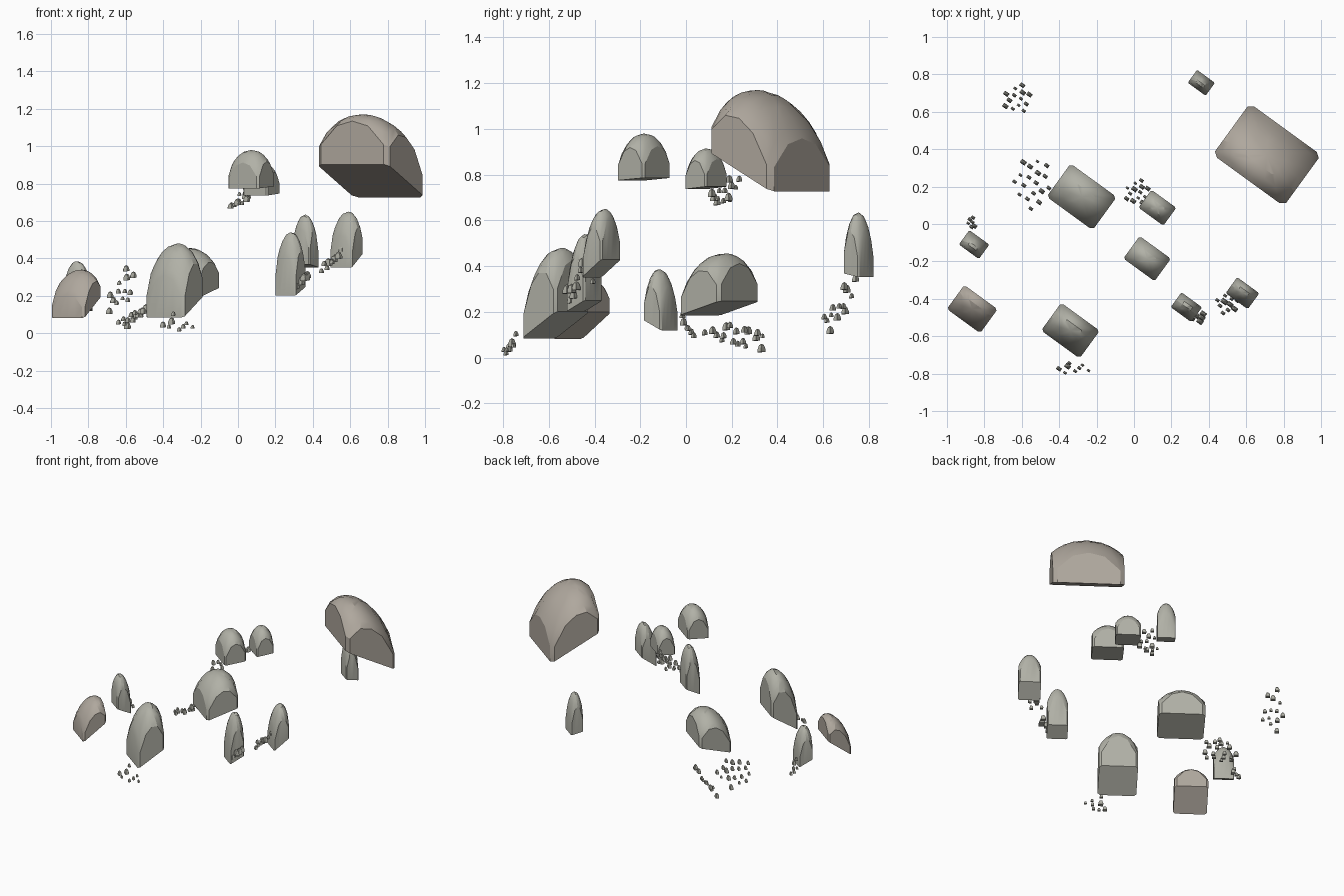
import bpy, bmesh, math, random

if "Cube" in bpy.data.objects:
    bpy.data.objects.remove(bpy.data.objects["Cube"])

random.seed(4)
ANGLE = math.radians(-36)
U = (math.cos(ANGLE), math.sin(ANGLE))
V = (-U[1], U[0])


def material(name, rgb):
    m = bpy.data.materials.new(name)
    m.diffuse_color = (*rgb, 1)
    m.use_nodes = True
    m.node_tree.nodes["Principled BSDF"].inputs["Base Color"].default_value = m.diffuse_color
    return m


GREY = material("grey_stone", (0.44, 0.44, 0.385))
BROWN = material("brown_stone", (0.43, 0.39, 0.34))


def outline(steps, c=0.88):
    """Unit square with chamfered corners, counter-clockwise."""
    side = [(1, -c + 2 * c * i / steps) for i in range(steps + 1)]
    pts = []
    for _ in range(4):
        pts += side
        side = [(-y, x) for x, y in side]
    return pts


def add_rock(bm, x, y, a, base, top, slope, steps=4, scales=(1, .85, .65, .4), k=.52):
    """Domed block: upright sides, sheared flat underside, ellipsoid top."""
    b = a * .72
    ring_uv = outline(steps)
    layers = [[(u, v, 0) for u, v in ring_uv]]
    for s in scales:
        layers.append([(u * s, v * s, math.sqrt(max(.1, 1 - k * s * s * (u * u + v * v))))
                       for u, v in ring_uv])
    tip = (0, 0, 1)
    # dome height chosen so the sheared top just reaches the wanted level
    h = min((top - base - slope * v * b) / f
            for u, v, f in [p for l in layers[1:] for p in l] + [tip])

    def vert(p):
        u, v, f = p[0] * a, p[1] * b, p[2]
        return bm.verts.new((x + u * U[0] + v * V[0], y + u * U[1] + v * V[1],
                             base + slope * v + h * f))

    rings = [[vert(p) for p in l] for l in layers]
    t = vert(tip)
    n = len(ring_uv)
    bm.faces.new(rings[0][::-1])
    for r0, r1 in zip(rings, rings[1:]):
        for i in range(n):
            j = (i + 1) % n
            bm.faces.new((r0[i], r0[j], r1[j], r1[i]))
    for i in range(n):
        bm.faces.new((rings[-1][i], rings[-1][(i + 1) % n], t))


def finish(bm, name, mat):
    me = bpy.data.meshes.new(name)
    bm.to_mesh(me)
    bm.free()
    ob = bpy.data.objects.new(name, me)
    bpy.context.collection.objects.link(ob)
    me.materials.append(mat)
    bpy.context.view_layer.objects.active = ob
    ob.select_set(True)
    bpy.ops.object.shade_smooth_by_angle(angle=math.radians(25))
    ob.select_set(False)


def rock(name, *dims, mat=GREY):
    bm = bmesh.new()
    add_rock(bm, *dims)
    finish(bm, name, mat)


def pebbles(name, count, x, y, z, rx, ry, gx, gy, size=.014):
    """Scatter small rocks in an ellipse, following a tilted plane."""
    bm = bmesh.new()
    for i in range(count):
        t = i * 2.4                       # golden-angle spread
        d = math.sqrt((i + .5) / count)
        dx, dy = rx * d * math.cos(t), ry * d * math.sin(t)
        r = size * random.uniform(.6, 1.15)
        low = max(.003, z + gx * dx + gy * dy + random.uniform(-.02, .02) - r)
        add_rock(bm, x + dx, y + dy, r, low, low + 2.3 * r, .1, 1, (1, .6))
    finish(bm, name, GREY)


# Large floating rocks: x, y, half length, base height, top height, underside slope
rock("largest_rock", .71, .37, .235, .815, 1.17, -.52, mat=BROWN)
rock("middle_rock", -.28, .145, .152, .215, .455, .29)
rock("front_left_rock", -.34, -.57, .127, .142, .48, .64)
rock("far_left_rock", -.865, -.455, .11, .14, .34, .75, mat=BROWN)
rock("left_small_rock", -.855, -.11, .066, .142, .385, -.48)
rock("back_rock", .36, .755, .059, .36, .635, -.2)
rock("upper_back_rock", .125, .087, .082, .742, .915, .1)
rock("upper_front_rock", .07, -.185, .103, .78, .98, .08)
rock("front_small_rock", .28, -.445, .068, .225, .54, .5)
rock("front_right_rock", .58, -.37, .073, .39, .65, .75)

# Pebble clusters: count, centre, radii, height gradient
pebbles("back_left_pebbles", 13, -.62, .67, .23, .08, .08, .7, 1.2)
pebbles("middle_left_pebbles", 18, -.54, .22, .1, .1, .15, .5, -.2)
pebbles("upper_pebbles", 13, .02, .17, .72, .07, .07, .6, .5)
pebbles("left_pebbles", 6, -.87, .01, .14, .02, .04, 0, -1)
pebbles("front_left_pebbles", 8, -.32, -.77, .055, .11, .03, -.1, 1)
pebbles("front_right_pebbles", 10, .5, -.43, .39, .06, .06, .8, .2, .016)
pebbles("front_small_pebbles", 5, .35, -.5, .29, .04, .03, .6, 0, .016)
